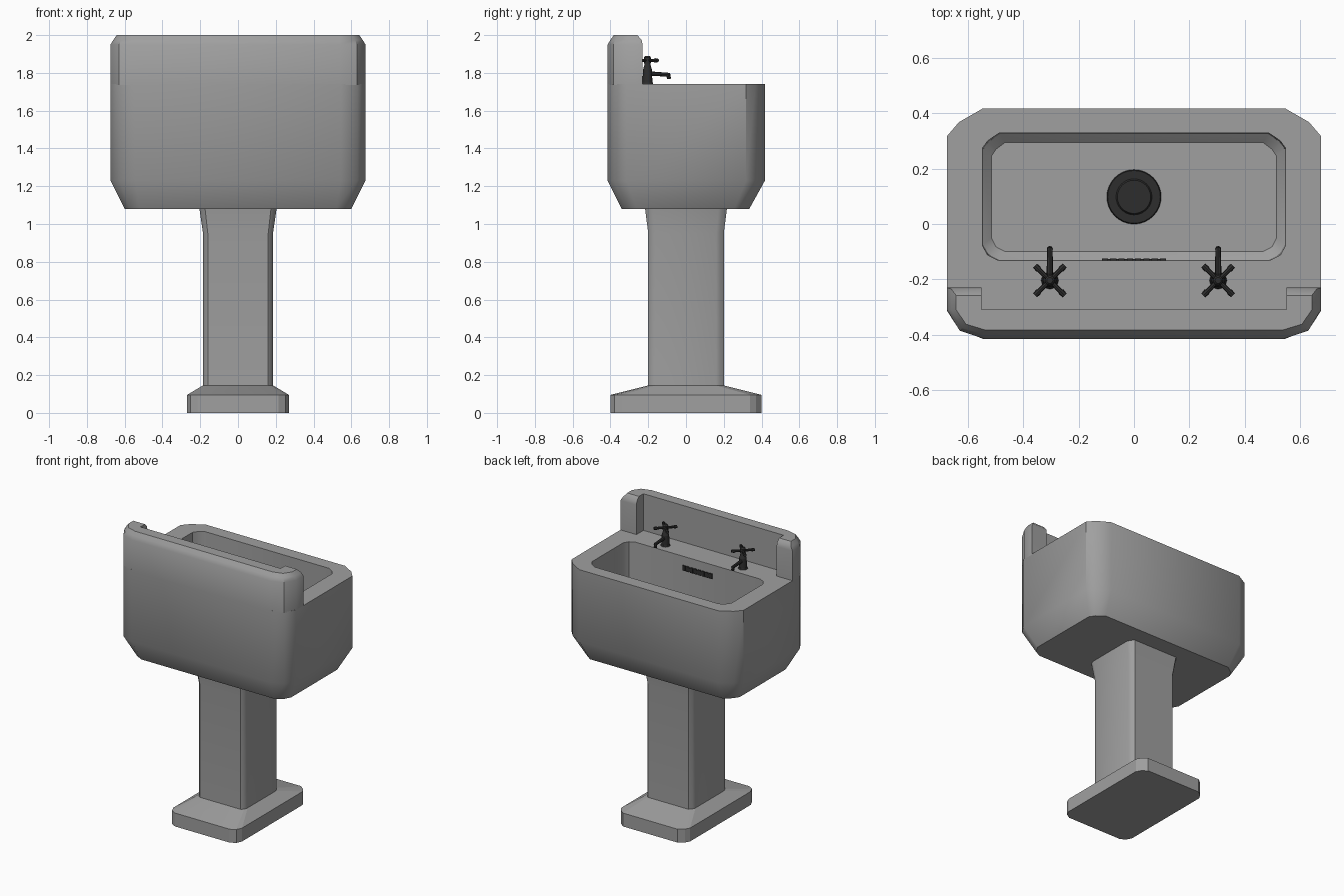
import bpy, bmesh, math
from mathutils import Matrix, Vector

if "Cube" in bpy.data.objects:
    bpy.data.objects.remove(bpy.data.objects["Cube"])


def material(name, c):
    m = bpy.data.materials.new(name)
    m.diffuse_color = (c, c, c, 1)
    m.use_nodes = True
    m.node_tree.nodes["Principled BSDF"].inputs["Base Color"].default_value = m.diffuse_color
    return m


STONE = material("grey ceramic", 0.35)
DARK = material("dark metal", 0.027)


def finish(bm, name, mat, angle=35):
    bmesh.ops.recalc_face_normals(bm, faces=bm.faces)
    me = bpy.data.meshes.new(name)
    bm.to_mesh(me)
    bm.free()
    ob = bpy.data.objects.new(name, me)
    me.materials.append(mat)
    bpy.context.collection.objects.link(ob)
    bpy.ops.object.select_all(action='DESELECT')
    ob.select_set(True)
    bpy.context.view_layer.objects.active = ob
    bpy.ops.object.shade_smooth_by_angle(angle=math.radians(angle))
    return ob


def ring(hx, y0, y1, cx, cy, z):
    """Rectangle with two-step clipped corners, 12 points."""
    low = [(hx - cx, y0), (hx - .33 * cx, y0 + .35 * cy), (hx, y0 + cy)]
    high = [(hx, y1 - cy), (hx - .33 * cx, y1 - .5 * cy), (hx - cx, y1)]
    right = low + high
    return [(x, y, z) for x, y in right + [(-x, y) for x, y in reversed(right)]]


def loft(name, rings, mat, angle=35):
    bm = bmesh.new()
    rows = [[bm.verts.new(p) for p in r] for r in rings]
    for a, b in zip(rows, rows[1:]):
        n = len(a)
        for i in range(n):
            bm.faces.new((a[i], a[(i + 1) % n], b[(i + 1) % n], b[i]))
    bm.faces.new(rows[0])
    bm.faces.new(rows[-1])
    return finish(bm, name, mat, angle)


def rod(bm, a, b, r1, r2=None, seg=12):
    a, b = Vector(a), Vector(b)
    rot = (b - a).to_track_quat('Z', 'Y').to_matrix().to_4x4()
    bmesh.ops.create_cone(bm, cap_ends=True, segments=seg, radius1=r1,
                          radius2=r1 if r2 is None else r2, depth=(b - a).length,
                          matrix=Matrix.Translation((a + b) / 2) @ rot)


# basin: tapered underside, straight walls, flat rim and hollow bowl
loft("basin", [
    ring(.60, -.34, .335, .08, .08, 1.08),
    ring(.675, -.415, .418, .13, .10, 1.23),
    ring(.675, -.415, .418, .13, .10, 1.74),
    ring(.548, -.132, .328, .06, .055, 1.74),
    ring(.545, -.13, .325, .06, .055, 1.28),
    ring(.515, -.10, .295, .05, .05, 1.25)], STONE)


# splashback: U-shaped wall with bevelled outer top
def u_ring(z, d, e):
    half = [(.54, -.415 + d), (.63 - d * .7, -.385 + d * .7), (.675 - d, -.31),
            (.675 - d, -.23 - e), (.55, -.23 - e), (.55, -.308)]
    return [(x, y, z) for x, y in half + [(-x, y) for x, y in reversed(half)]]


loft("splashback", [u_ring(1.735, 0, 0), u_ring(1.95, 0, 0), u_ring(1.975, .015, .005),
                    u_ring(2.0, .033, .028)], STONE)

# pedestal column with flared top
loft("pedestal_column", [
    ring(.185, -.2, .2, .025, .04, .14),
    ring(.185, -.2, .2, .025, .04, .95),
    ring(.205, -.217, .217, .03, .045, 1.085)], STONE)

# pedestal foot
loft("pedestal_foot", [
    ring(.27, -.4, .4, .055, .06, 0),
    ring(.27, -.4, .4, .055, .06, .095),
    ring(.187, -.2, .2, .025, .04, .145)], STONE, 10)

# drain: outer flange and raised plug
bm = bmesh.new()
rod(bm, (0, .098, 1.245), (0, .098, 1.26), .10, .095, 32)
rod(bm, (0, .098, 1.26), (0, .098, 1.268), .065, .06, 32)
finish(bm, "drain", DARK)

# overflow grille: row of small bars on the inner front wall
bm = bmesh.new()
for i in range(8):
    bmesh.ops.create_cube(bm, size=1, matrix=Matrix.Translation(((i - 3.5) * .03, -.13, 1.66))
                          @ Matrix.Diagonal((.022, .012, .036, 1)))
bmesh.ops.create_cube(bm, size=1, matrix=Matrix.Translation((0, -.13, 1.66))
                      @ Matrix.Diagonal((.22, .008, .022, 1)))
finish(bm, "overflow_grille", DARK)

# taps: flange, body, spout and cross handle
for side, x in (("left", -.304), ("right", .304)):
    bm = bmesh.new()
    y = -.204
    rod(bm, (x, y, 1.738), (x, y, 1.75), .032, .028)
    rod(bm, (x, y, 1.75), (x, y, 1.815), .026, .024)
    rod(bm, (x, y, 1.815), (x, y, 1.85), .024, .014)
    rod(bm, (x, y, 1.85), (x, y, 1.882), .018)
    rod(bm, (x, y, 1.882), (x, y, 1.89), .018, .011)
    rod(bm, (x, y, 1.797), (x, -.085, 1.79), .012, .010, 8)
    rod(bm, (x, -.094, 1.797), (x, -.09, 1.768), .010, .011, 8)
    for k in range(4):
        a = math.radians(45 + 90 * k)
        c, s = math.cos(a), math.sin(a)
        rod(bm, (x, y, 1.866), (x + .06 * c, y + .06 * s, 1.866), .008, .009, 8)
        rod(bm, (x + .056 * c, y + .056 * s, 1.866), (x + .076 * c, y + .076 * s, 1.866),
            .012, .010, 8)
    finish(bm, side + "_tap", DARK)
